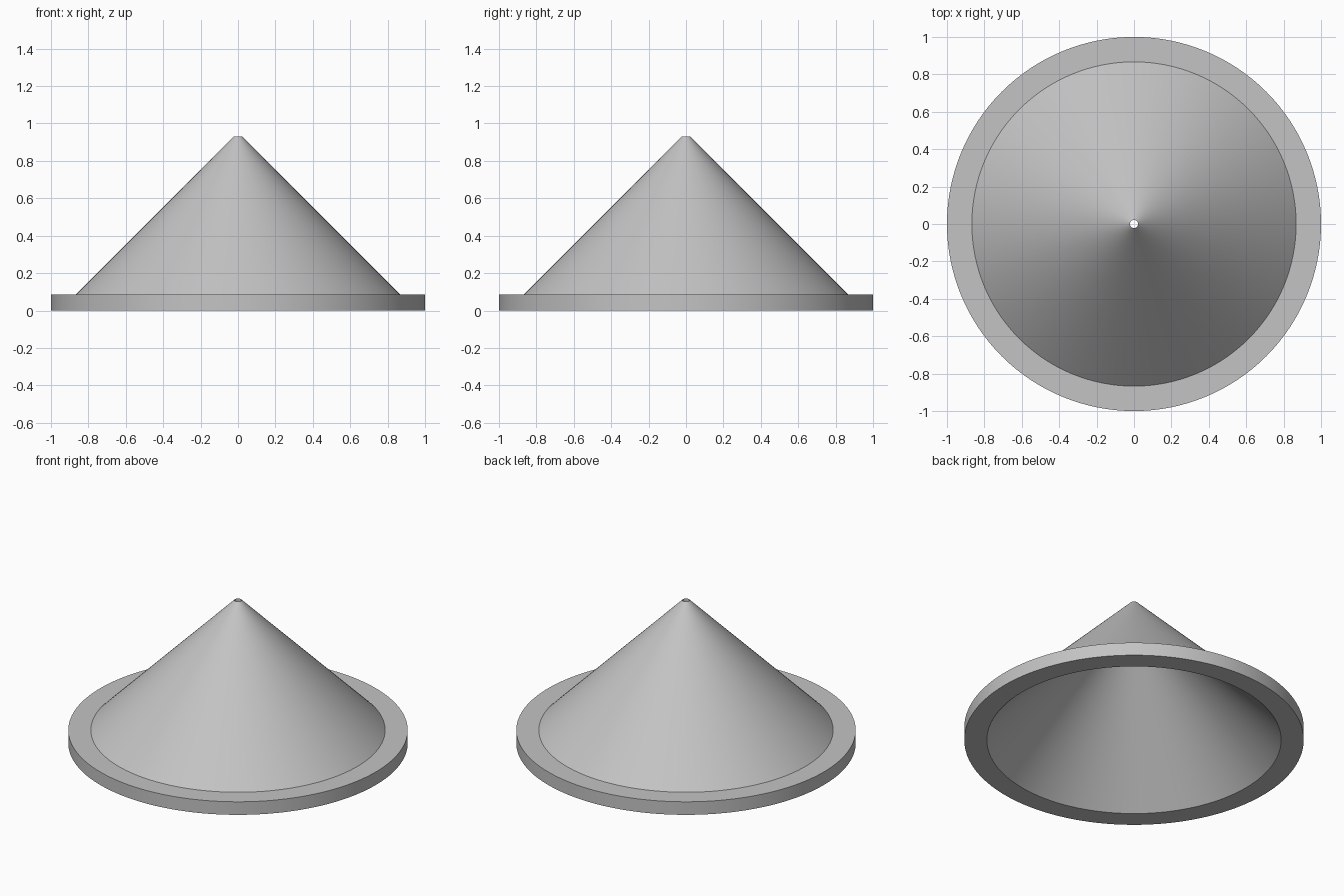
import bpy, bmesh, math

if "Cube" in bpy.data.objects:
    bpy.data.objects.remove(bpy.data.objects["Cube"])

SEGMENTS = 128
RIM_H = 0.085
HOLE_R = 0.022
CONE_R = 0.867
TOP = 0.93

grey = bpy.data.materials.new("light_grey")
grey.diffuse_color = (0.55, 0.55, 0.55, 1)
grey.use_nodes = True
grey.node_tree.nodes["Principled BSDF"].inputs["Base Color"].default_value = grey.diffuse_color


def lathe(name, profile):
    """Revolve a closed (radius, height) profile around z."""
    bm = bmesh.new()
    rings = []
    for i in range(SEGMENTS):
        a = 2 * math.pi * i / SEGMENTS
        rings.append([bm.verts.new((r * math.cos(a), r * math.sin(a), z)) for r, z in profile])
    n = len(profile)
    for i in range(SEGMENTS):
        a, b = rings[i], rings[(i + 1) % SEGMENTS]
        for j in range(n):
            k = (j + 1) % n
            bm.faces.new((a[j], b[j], b[k], a[k]))
    bmesh.ops.recalc_face_normals(bm, faces=bm.faces)
    mesh = bpy.data.meshes.new(name)
    bm.to_mesh(mesh)
    bm.free()
    obj = bpy.data.objects.new(name, mesh)
    bpy.context.collection.objects.link(obj)
    mesh.materials.append(grey)
    bpy.ops.object.select_all(action='DESELECT')
    obj.select_set(True)
    bpy.context.view_layer.objects.active = obj
    bpy.ops.object.shade_smooth_by_angle(angle=math.radians(30))
    return obj


# Hollow cone shell with a flat flange and a small bore through the tip
lathe("flanged_cone", [
    (CONE_R, 0), (1, 0), (1, RIM_H), (CONE_R, RIM_H),
    (HOLE_R, TOP), (HOLE_R, TOP - RIM_H),
])
